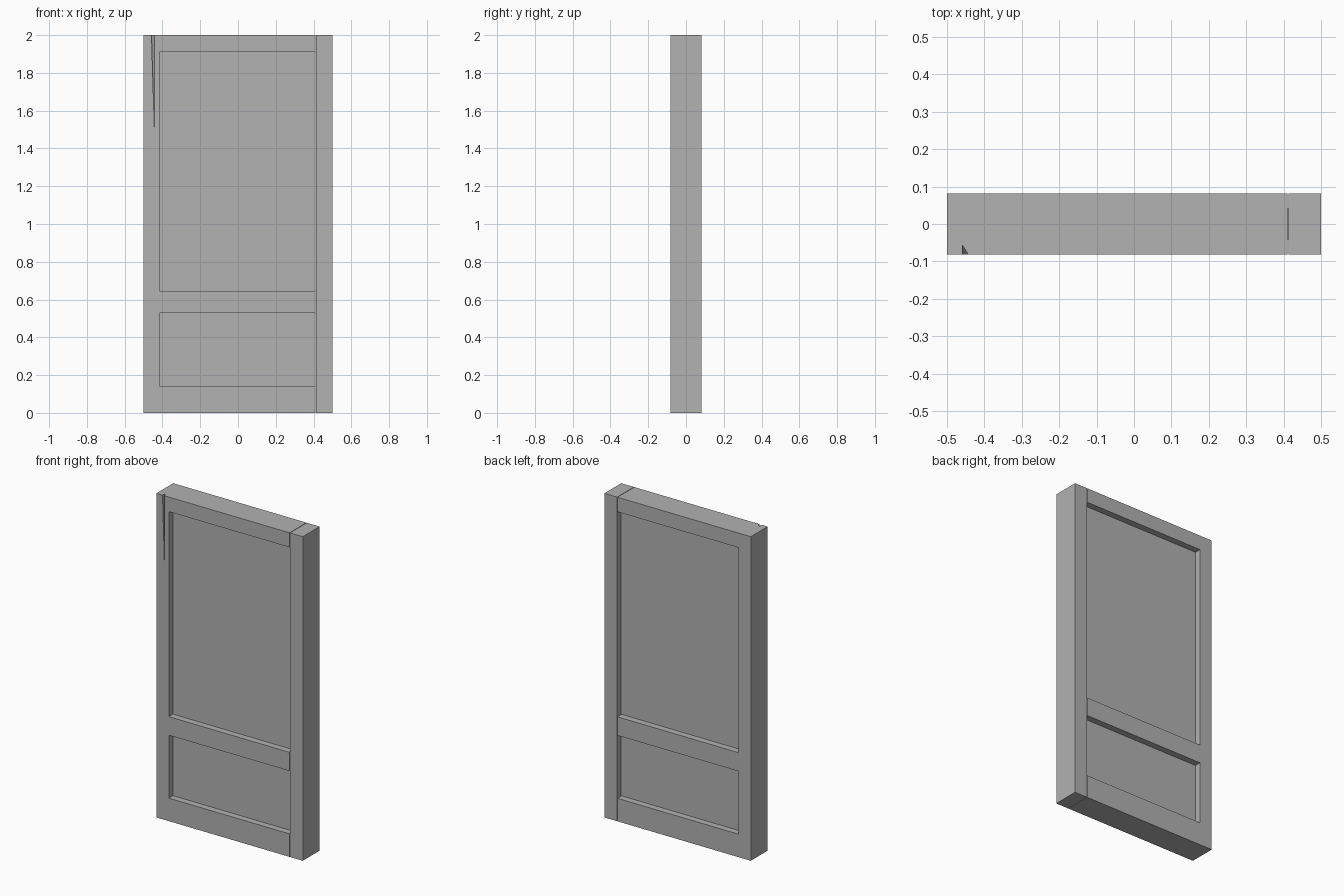
import bpy
import bmesh

default_cube = bpy.data.objects.get("Cube")
if default_cube:
    bpy.data.objects.remove(default_cube, do_unlink=True)

# Single matte grey for the whole door
grey = bpy.data.materials.new("plain grey")
grey.use_nodes = True
colour = (0.445, 0.445, 0.445, 1)
grey.diffuse_color = colour
grey.node_tree.nodes["Principled BSDF"].inputs["Base Color"].default_value = colour

HALF_W, HALF_D, HEIGHT = 0.5, 0.082, 2.0
PANEL_HALF_D = 0.042      # half thickness of the sunken panels
INNER_LEFT, INNER_RIGHT = 0.413, -0.415
PANELS = [(0.142, 0.53), (0.645, 1.91)]
RAILS = [(-0.1, 0.142), (0.53, 0.645), (1.91, 2.1)]


def add_mesh(name, bm):
    bmesh.ops.recalc_face_normals(bm, faces=bm.faces)
    mesh = bpy.data.meshes.new(name)
    bm.to_mesh(mesh)
    bm.free()
    mesh.materials.append(grey)
    obj = bpy.data.objects.new(name, mesh)
    bpy.context.collection.objects.link(obj)
    return obj


def hull(name, points):
    bm = bmesh.new()
    for p in points:
        bm.verts.new(p)
    bmesh.ops.convex_hull(bm, input=bm.verts)
    bmesh.ops.dissolve_limit(bm, angle_limit=0.0005, verts=bm.verts, edges=bm.edges)
    return add_mesh(name, bm)


def box(name, xs, ys, zs):
    return hull(name, [(x, y, z) for x in xs for y in ys for z in zs])


def carve(target, cutter):
    cutter.hide_render = True
    mod = target.modifiers.new("carve", "BOOLEAN")
    mod.operation = "DIFFERENCE"
    mod.solver = "EXACT"
    mod.object = cutter
    bpy.context.view_layer.objects.active = target
    bpy.ops.object.modifier_apply(modifier=mod.name)
    bpy.data.objects.remove(cutter, do_unlink=True)


# Separate left stile, and the main door body beside it
box("left_stile", (INNER_LEFT, HALF_W), (-HALF_D, HALF_D), (0, HEIGHT))
body = box("door_body", (-HALF_W, INNER_LEFT), (-HALF_D, HALF_D), (0, HEIGHT))

# Sunken panels on both faces
for z_range in PANELS:
    for side in (-1, 1):
        carve(body, box("recess_cutter", (INNER_RIGHT, HALF_W),
                        (side * PANEL_HALF_D, side * 0.2), z_range))

# Hairline joint between the rails and the left stile
for z_range in RAILS:
    carve(body, box("joint_cutter", (INNER_LEFT - 0.003, HALF_W), (-0.2, 0.2), z_range))

# Tapering crack down the front of the right stile
tip = (-0.443, -HALF_D, 1.5)
top = [(-0.458, -0.057), (-0.458, -HALF_D), (-0.443, -HALF_D)]
crack = [tip] + [(x, y, HEIGHT + 0.001) for x, y in top]
crack += [(x, -0.12, z) for x, y, z in (crack[0], crack[2], crack[3])]
carve(body, hull("crack_cutter", crack))
